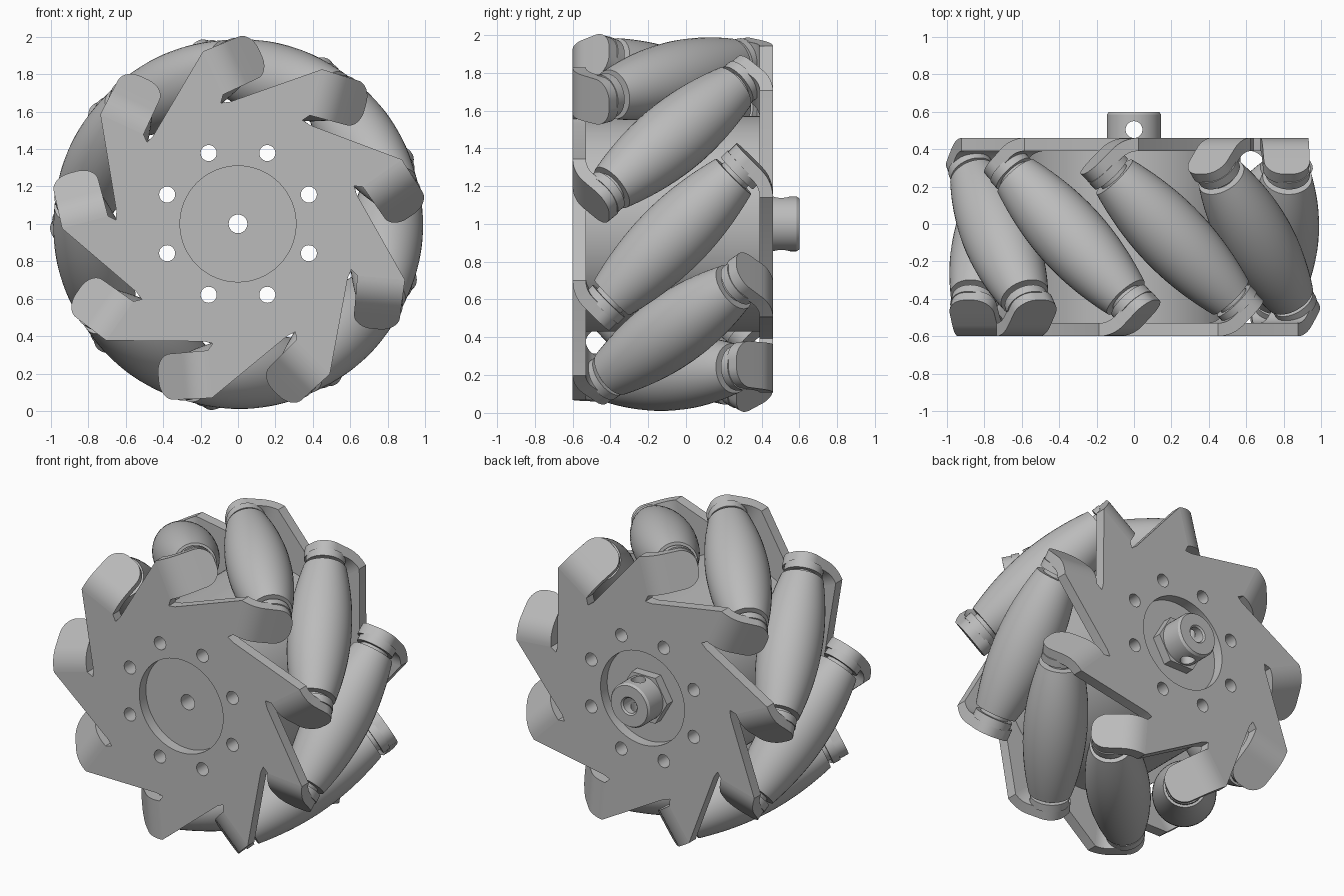
import bpy, bmesh
from math import sin, cos, pi, radians, sqrt
from mathutils import Matrix, Vector

if "Cube" in bpy.data.objects:
    bpy.data.objects.remove(bpy.data.objects["Cube"])

COUNT, STEP, START = 9, radians(40), radians(-5)
HALF, SHEET = 0.53, 0.07            # half width of the wheel, plate thickness
ORBIT, RADIUS = 0.795, 0.99         # roller centre circle, rolling radius
CENTRE = Matrix.Translation((0, -0.07, 1))
# turn that swaps the front side for the back side, about one roller's radius
FLIP = Matrix.Rotation(pi, 4, Vector((cos(START), 0, sin(START))))

metal = bpy.data.materials.new("light_grey")
metal.use_nodes = True
metal.diffuse_color = (0.5, 0.5, 0.5, 1)
metal.node_tree.nodes["Principled BSDF"].inputs["Base Color"].default_value = (0.5, 0.5, 0.5, 1)


def add(name, mesh, matrix):
    """Link a mesh as a named part, smooth with sharp edges kept."""
    mesh.materials.clear()
    mesh.materials.append(metal)
    mesh.shade_smooth()
    mesh.set_sharp_from_angle(angle=radians(30))
    ob = bpy.data.objects.new(name, mesh)
    ob.matrix_world = matrix
    bpy.context.collection.objects.link(ob)
    return ob


def evaluated_mesh(ob):
    bpy.context.view_layer.update()
    graph = bpy.context.evaluated_depsgraph_get()
    return bpy.data.meshes.new_from_object(ob.evaluated_get(graph))


def circle(r, n=64, x=0, z=0):
    return [(x + r * cos(2 * pi * i / n), z + r * sin(2 * pi * i / n)) for i in range(n)]


def slab(name, loops, y0, y1, matrix=CENTRE):
    """Filled outline with holes, drawn in x and z, reaching from y0 to y1."""
    curve = bpy.data.curves.new(name, 'CURVE')
    curve.dimensions, curve.fill_mode = '2D', 'BOTH'
    curve.extrude = (y1 - y0) / 2
    for loop in loops:
        spline = curve.splines.new('POLY')
        spline.points.add(len(loop) - 1)
        for point, (x, z) in zip(spline.points, loop):
            point.co = (x, z, 0, 1)
        spline.use_cyclic_u = True
    temp = bpy.data.objects.new(name, curve)
    bpy.context.collection.objects.link(temp)
    mesh = evaluated_mesh(temp)
    bpy.data.objects.remove(temp)
    mesh.transform(Matrix.Translation((0, (y0 + y1) / 2, 0)) @ Matrix.Rotation(pi / 2, 4, 'X'))
    return add(name, mesh, matrix)


def lathe(name, profile, closed=False, steps=40):
    """Mesh turned about z from (radius, height) points."""
    bm = bmesh.new()
    vs = [bm.verts.new((r, 0, h)) for r, h in profile]
    es = [bm.edges.new(pair) for pair in zip(vs, vs[1:])]
    if closed:
        es.append(bm.edges.new((vs[-1], vs[0])))
    bmesh.ops.spin(bm, geom=vs + es, axis=(0, 0, 1), cent=(0, 0, 0), angle=2 * pi, steps=steps)
    bmesh.ops.remove_doubles(bm, verts=bm.verts, dist=1e-4)
    bmesh.ops.recalc_face_normals(bm, faces=bm.faces)
    mesh = bpy.data.meshes.new(name)
    bm.to_mesh(mesh)
    bm.free()
    return mesh


def frame(k):
    """Radial and clockwise directions of roller k."""
    a = START + k * STEP
    return Vector((cos(a), 0, sin(a))), Vector((sin(a), 0, -cos(a)))


# Saw-toothed outline of a side plate: bend line, then relief notch, per tooth
BEND_AT, TAB_LOW, TAB_HIGH = 0.22, 0.66, 0.915
tooth = [(TAB_HIGH, BEND_AT), (TAB_LOW, BEND_AT), (0.625, 0.19), (0.61, 0.235)]
outline = []
for k in range(COUNT):
    er, ev = frame(-k)
    for u, v in tooth:
        p = er * u + ev * v
        outline.append((p.x, p.z))

bolts = []
for i in range(8):
    a = radians(22.5 + 45 * i)
    bolts.append(circle(0.043, 24, 0.41 * cos(a), 0.41 * sin(a)))
bore = circle(0.05, 32)


def tab_stations():
    """Sheet path of a tab: outer point, inner point and both side edges."""
    bend, turn, straight, corner = 0.2, pi / 4, 0.19, 0.1
    path = []
    for i in range(9):
        th = turn * i / 8
        path.append((BEND_AT + bend * sin(th), -HALF + bend * (1 - cos(th)), th, 0))
    v0, y0 = path[-1][:2]
    ts = [straight - corner + corner * sin(pi / 2 * i / 10) for i in range(11)]
    for t in ts:
        path.append((v0 + t * cos(turn), y0 + t * sin(turn), turn, t))
    rows = []
    for v, y, th, t in path:
        over = max(0, t - (straight - corner))
        shrink = corner - sqrt(max(0, corner ** 2 - over ** 2))
        slope = 0.012 * (v - BEND_AT) / 0.28
        rows.append(((v, y), (v - SHEET * sin(th), y + SHEET * cos(th)),
                     TAB_LOW + shrink, TAB_HIGH - slope - shrink))
    return rows


def tabs(name, matrix):
    """Bent, round-ended roller mounts around one side plate."""
    bm = bmesh.new()
    for k in range(COUNT):
        er, ev = frame(k)
        rings = []
        for outer, inner, lo, hi in tab_stations():
            rings.append([bm.verts.new(er * u + ev * v + Vector((0, y, 0)))
                          for u, (v, y) in ((lo, outer), (hi, outer), (hi, inner), (lo, inner))])
        for a, b in zip(rings, rings[1:]):
            for i in range(4):
                j = (i + 1) % 4
                bm.faces.new((a[i], a[j], b[j], b[i]))
        bm.faces.new(rings[0])
        bm.faces.new(rings[-1])
    bmesh.ops.recalc_face_normals(bm, faces=bm.faces)
    mesh = bpy.data.meshes.new(name)
    bm.to_mesh(mesh)
    bm.free()
    add(name, mesh, matrix)


# Side plates with their bent tabs
for side, matrix in (("front", CENTRE), ("back", CENTRE @ FLIP)):
    holes = bolts
    if side == "back":
        # place the bolt holes so that they line up after the turn
        inverse = FLIP.inverted()
        holes = [[(q.x, q.z) for q in (inverse @ Vector((x, 0, z)) for x, z in h)] for h in bolts]
    slab(side + "_plate", [outline, circle(0.31)] + holes, -HALF, SHEET - HALF, matrix)
    tabs(side + "_tabs", matrix)

# Drum between the plates
slab("drum", [circle(0.57, 96), bore] + bolts, SHEET - HALF, HALF - SHEET)

# Barrel rollers, curved so that together they roll as one circle
END = 0.455
profile = [(0, -0.53), (0.12, -0.53), (0.12, -0.48), (0.09, -0.48), (0.09, -END)]
for i in range(25):
    s = END * (i / 12 - 1)
    profile.append((RADIUS - sqrt(ORBIT ** 2 + s * s / 2), s))
profile += [(r, -h) for r, h in reversed(profile[:5])]
roller_mesh = lathe("roller", profile)
for k in range(COUNT):
    er, ev = frame(k)
    axis = (Vector((0, 1, 0)) - ev).normalized()
    place = Matrix.Translation(er * ORBIT) @ axis.to_track_quat('Z', 'Y').to_matrix().to_4x4()
    add(f"roller_{k + 1}", roller_mesh, CENTRE @ place)

# Hub: hexagonal foot and bored collar with a cross hole
BACK = HALF - SHEET
slab("hub_hexagon", [circle(0.175, 6), bore], BACK, BACK + 0.06)
collar = lathe("hub_collar", [(0.05, BACK), (0.145, BACK), (0.145, 0.655), (0.135, 0.67),
                              (0.06, 0.67), (0.05, 0.66)], closed=True, steps=48)
collar.transform(Matrix.Rotation(-pi / 2, 4, 'X'))
hub = add("hub_collar", collar, CENTRE)
pin = lathe("hole_cutter", [(0, -0.3), (0.045, -0.3), (0.045, 0.3), (0, 0.3)], steps=32)
cutter = add("hole_cutter", pin, CENTRE @ Matrix.Translation((0, 0.575, 0)))
cutter.hide_render = True
cut = hub.modifiers.new("cross_hole", 'BOOLEAN')
cut.operation, cut.solver, cut.object = 'DIFFERENCE', 'EXACT', cutter
drilled = evaluated_mesh(hub)
for ob in (hub, cutter):
    bpy.data.objects.remove(ob)
add("hub_collar", drilled, CENTRE)
